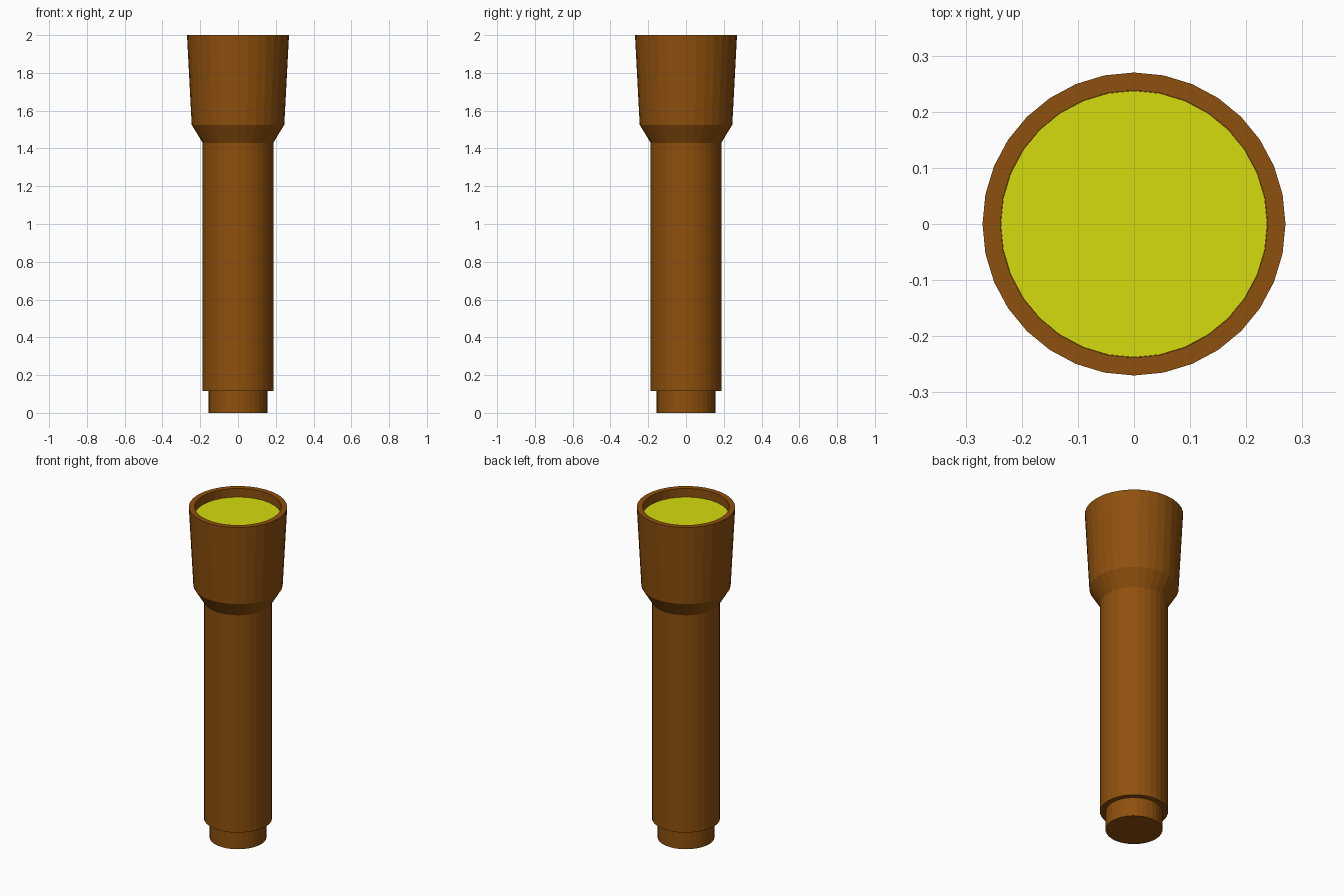
import bpy, bmesh, math

if "Cube" in bpy.data.objects:
    bpy.data.objects.remove(bpy.data.objects["Cube"])

SIDES = 32


def material(name, rgb):
    m = bpy.data.materials.new(name)
    m.diffuse_color = (*rgb, 1)
    m.use_nodes = True
    m.node_tree.nodes["Principled BSDF"].inputs["Base Color"].default_value = m.diffuse_color
    return m


def lathe(name, profile, mat):
    """Spin (radius, z) points around z; open ends are capped."""
    bm = bmesh.new()
    rings = []
    for r, z in profile:
        rings.append([bm.verts.new((r * math.cos(2 * math.pi * i / SIDES),
                                    r * math.sin(2 * math.pi * i / SIDES), z))
                      for i in range(SIDES)])
    for a, b in zip(rings, rings[1:]):
        for i in range(SIDES):
            j = (i + 1) % SIDES
            bm.faces.new((a[i], a[j], b[j], b[i]))
    bm.faces.new(rings[0][::-1])
    bm.faces.new(rings[-1])
    bmesh.ops.recalc_face_normals(bm, faces=bm.faces)
    me = bpy.data.meshes.new(name)
    bm.to_mesh(me)
    bm.free()
    me.materials.append(mat)
    ob = bpy.data.objects.new(name, me)
    bpy.context.collection.objects.link(ob)
    return ob


brown = material("brown_casing", (0.27, 0.08, 0.004))
yellow = material("yellow_lens", (0.66, 0.72, 0.004))

# Casing: tail cap, grip, shoulder, flared head, rim and recess
casing = lathe("flashlight_casing", [
    (0.156, 0.0), (0.156, 0.115),
    (0.187, 0.115), (0.187, 1.43),
    (0.245, 1.525), (0.27, 2.0),
    (0.238, 2.0), (0.238, 1.94)], brown)

# Lens: flat disc set into the head
lens = lathe("lens", [(0.2375, 1.941), (0.2375, 1.948)], yellow)
